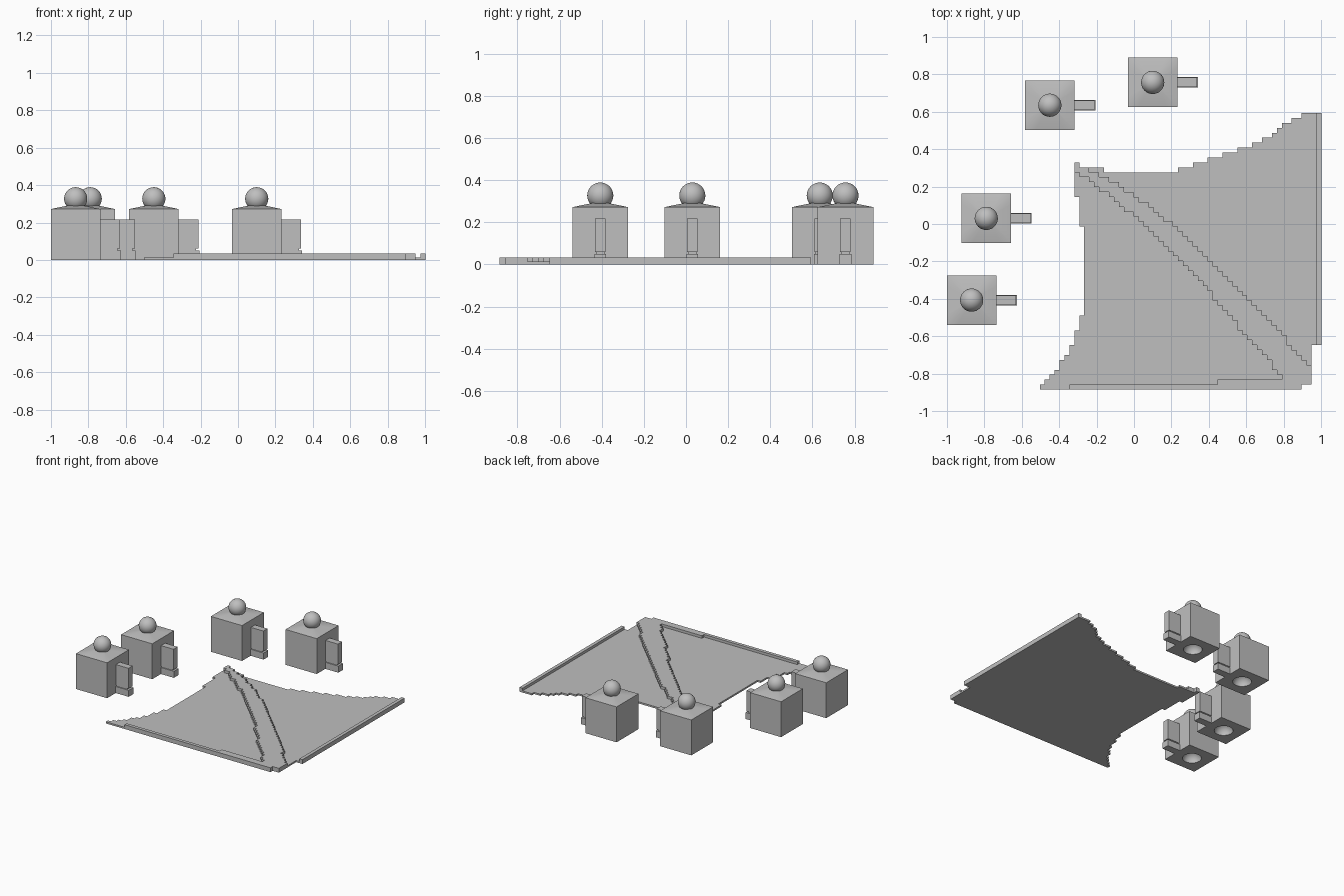
import bpy, bmesh
from math import sin, cos, pi, radians

if "Cube" in bpy.data.objects:
    bpy.data.objects.remove(bpy.data.objects["Cube"])

GREY = (0.52, 0.52, 0.52, 1)
stone = bpy.data.materials.new("plain grey")
stone.use_nodes = True
stone.diffuse_color = GREY
stone.node_tree.nodes["Principled BSDF"].inputs["Base Color"].default_value = GREY


def make_object(name, bm, smooth=False):
    bmesh.ops.recalc_face_normals(bm, faces=bm.faces)
    mesh = bpy.data.meshes.new(name)
    bm.to_mesh(mesh)
    bm.free()
    mesh.materials.append(stone)
    obj = bpy.data.objects.new(name, mesh)
    bpy.context.collection.objects.link(obj)
    if smooth:
        bpy.ops.object.select_all(action="DESELECT")
        obj.select_set(True)
        bpy.context.view_layer.objects.active = obj
        bpy.ops.object.shade_smooth_by_angle(angle=radians(30))
    return obj


def box(bm, x0, x1, half_y, z0, z1):
    verts = bmesh.ops.create_cube(bm, size=1)["verts"]
    for v in verts:
        v.co = (x0 if v.co.x < 0 else x1, half_y if v.co.y > 0 else -half_y,
                z0 if v.co.z < 0 else z1)


# ---- Huts: square body with low roof and a round pit underneath ----
SEG = 24
HALF = 0.1325


def ring(bm, radius, z, square):
    verts = []
    for i in range(SEG):
        a = 2 * pi * i / SEG
        c, s = cos(a), sin(a)
        k = radius / max(abs(c), abs(s)) if square else radius
        verts.append(bm.verts.new((c * k, s * k, z)))
    return verts


def hut_body():
    bm = bmesh.new()
    pit = 0.066
    rings = [ring(bm, pit * cos(t), pit * sin(t), False)
             for t in (radians(d) for d in range(75, -1, -15))]
    rings += [ring(bm, HALF, 0, True), ring(bm, HALF, 0.272, True),
              ring(bm, 0.03, 0.293, True)]
    for low, high in zip(rings, rings[1:]):
        for i in range(SEG):
            j = (i + 1) % SEG
            bm.faces.new((low[i], low[j], high[j], high[i]))
    bm.faces.new(rings[0])
    bm.faces.new(rings[-1])
    return make_object("hut_body", bm, True)


def roof_ball():
    bm = bmesh.new()
    bmesh.ops.create_uvsphere(bm, u_segments=32, v_segments=16, radius=0.062)
    bmesh.ops.translate(bm, verts=bm.verts, vec=(0, 0, 0.327))
    return make_object("roof_ball", bm, True)


def doorway():
    bm = bmesh.new()
    box(bm, HALF - 0.01, 0.238, 0.025, 0.06, 0.217)    # upright panel
    box(bm, HALF - 0.01, 0.225, 0.020, 0.045, 0.065)   # recessed neck
    box(bm, HALF - 0.01, 0.243, 0.028, 0, 0.05)        # door step
    return make_object("doorway", bm)


parts = [hut_body(), roof_ball(), doorway()]
places = [(0.1, 0.757), (-0.45, 0.635), (-0.79, 0.03), (-0.868, -0.407)]
for n, (x, y) in enumerate(places):
    for part in parts:
        obj = part if n == 0 else part.copy()
        if n:
            bpy.context.collection.objects.link(obj)
        obj.location = (x, y, 0)

# ---- Ground: stepped cells with a raised diagonal road and edge walls ----
CELL = 0.0264
X0, Y0 = -0.53, -0.885
LOW, HIGH = 0.013, 0.033


def interp(points, t):
    for (a, va), (b, vb) in zip(points, points[1:]):
        if a <= t <= b:
            return va + (vb - va) * (t - a) / (b - a)
    return points[0][1] if t < points[0][0] else points[-1][1]


west_edge = [(-0.88, -0.52), (-0.78, -0.41), (-0.65, -0.33), (-0.5, -0.28),
             (-0.37, -0.255), (-0.13, -0.255), (0.0, -0.28), (0.13, -0.285),
             (0.16, -0.31)]
north_edge = [(-0.29, 0.325), (-0.27, 0.3), (-0.16, 0.3), (-0.14, 0.27),
              (0.2, 0.275), (0.34, 0.325), (0.52, 0.38), (0.68, 0.44),
              (0.8, 0.53), (0.9, 0.59), (0.95, 0.6)]
road_south = [(-0.31, 0.28), (-0.1, 0.13), (0.0, 0.04), (0.2, -0.15),
              (0.4, -0.36), (0.6, -0.6), (0.79, -0.81), (0.95, -0.99)]
road_north = [(-0.31, 0.34), (-0.23, 0.29), (-0.1, 0.22), (0.05, 0.12),
              (0.2, 0.0), (0.4, -0.18), (0.6, -0.38), (0.8, -0.6), (0.95, -0.78)]


def height(i, j):
    x, y = X0 + (i + 0.5) * CELL, Y0 + (j + 0.5) * CELL
    if x > 1 or x < interp(west_edge, y) or y < Y0 or y > interp(north_edge, x):
        return 0
    if y < -0.64 and x > 0.95 or y < -0.86 and x > 0.9:
        return 0
    east_wall = x > 0.974
    south_wall = y < (-0.83 if x > 0.44 else -0.858) and x > -0.335
    road = x < 0.955 and interp(road_south, x) < y < interp(road_north, x)
    return HIGH if east_wall or south_wall or road else LOW


bm = bmesh.new()


def quad(*corners):
    bm.faces.new([bm.verts.new(c) for c in corners])


for i in range(58):
    for j in range(57):
        h = height(i, j)
        if not h:
            continue
        xa, ya = X0 + i * CELL, Y0 + j * CELL
        xb, yb = xa + CELL, ya + CELL
        quad((xa, ya, h), (xb, ya, h), (xb, yb, h), (xa, yb, h))
        quad((xa, yb, 0), (xb, yb, 0), (xb, ya, 0), (xa, ya, 0))
        sides = [(1, 0, (xb, ya), (xb, yb)), (-1, 0, (xa, yb), (xa, ya)),
                 (0, 1, (xb, yb), (xa, yb)), (0, -1, (xa, ya), (xb, ya))]
        for di, dj, p, q in sides:
            g = height(i + di, j + dj)
            if g < h:
                quad((*p, g), (*q, g), (*q, h), (*p, h))
bmesh.ops.remove_doubles(bm, verts=bm.verts, dist=0.0005)
make_object("ground_with_road", bm)
